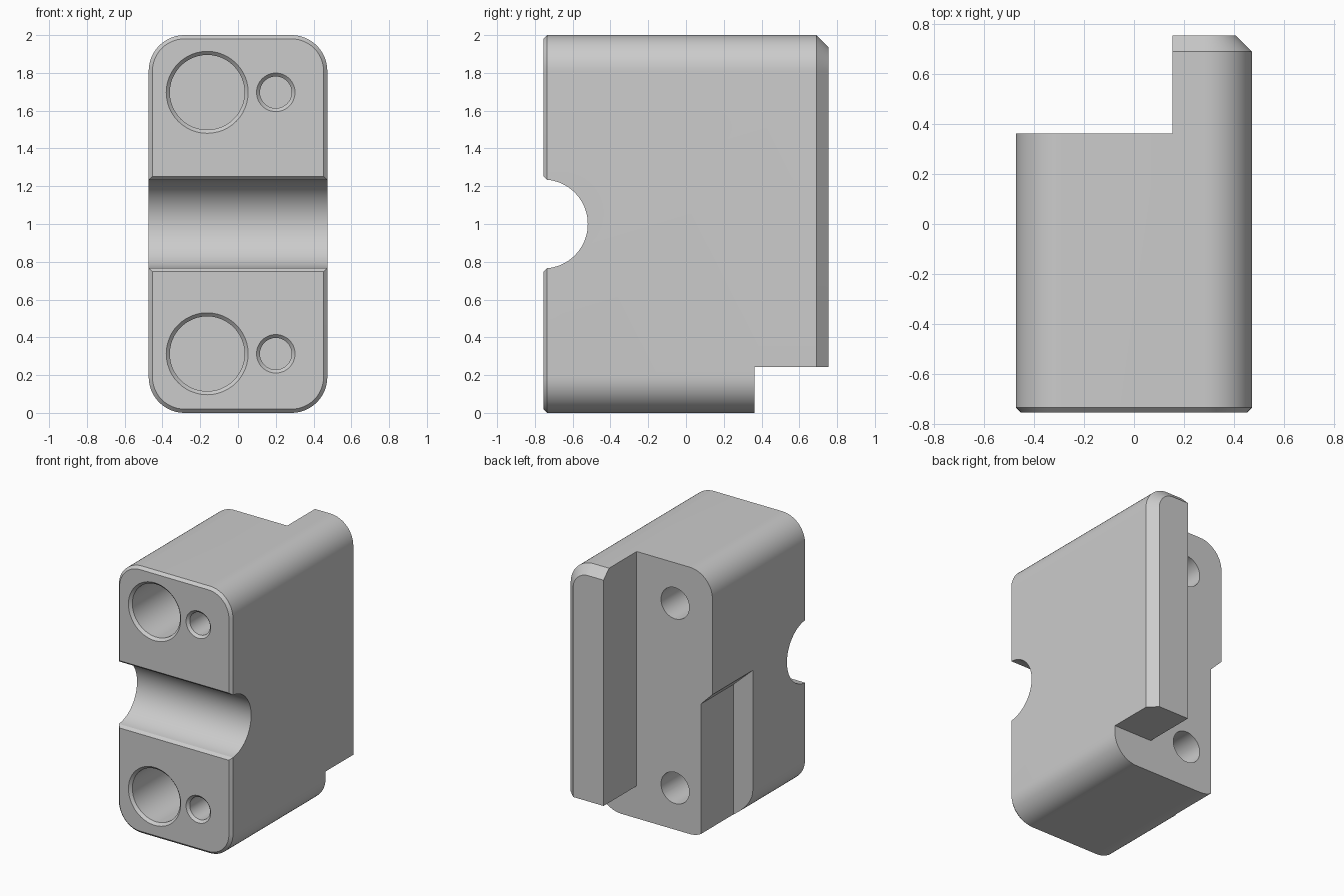
import bpy
import bmesh
from math import sin, cos, pi, asin
from mathutils import Vector

cube = bpy.data.objects.get("Cube")
if cube:
    bpy.data.objects.remove(cube, do_unlink=True)

HALF_X, HALF_Y, BACK = 0.473, 0.755, 0.362

grey = bpy.data.materials.new("plain grey")
grey.use_nodes = True
grey.diffuse_color = (0.6, 0.6, 0.6, 1)
grey.node_tree.nodes["Principled BSDF"].inputs["Base Color"].default_value = grey.diffuse_color


def loft(name, rings):
    """Closed solid through rings that all have the same point count."""
    bm = bmesh.new()
    rows = [[bm.verts.new(p) for p in ring] for ring in rings]
    n = len(rows[0])
    for a, b in zip(rows, rows[1:]):
        for i in range(n):
            j = (i + 1) % n
            bm.faces.new((a[i], a[j], b[j], b[i]))
    bm.faces.new(rows[0])
    bm.faces.new(rows[-1])
    bmesh.ops.recalc_face_normals(bm, faces=bm.faces)
    mesh = bpy.data.meshes.new(name)
    bm.to_mesh(mesh)
    bm.free()
    mesh.materials.append(grey)
    obj = bpy.data.objects.new(name, mesh)
    bpy.context.collection.objects.link(obj)
    return obj


def rounded_outline(y, inset, radius=0.19, steps=14):
    """Rounded rectangle in the xz plane, pulled in by inset."""
    points = []
    for corner, (sx, sz) in enumerate(((1, 1), (-1, 1), (-1, -1), (1, -1))):
        cx, cz = sx * (HALF_X - radius), 1 + sz * (1 - radius)
        for i in range(steps + 1):
            a = (corner + i / steps) * pi / 2
            r = radius - inset
            points.append(Vector((cx + r * cos(a), y, cz + r * sin(a))))
    return points


def circle(x, y, z, r, n=48):
    return [Vector((x + r * cos(2 * pi * i / n), y, z + r * sin(2 * pi * i / n)))
            for i in range(n)]


def box(name, low, high):
    (x0, y0, z0), (x1, y1, z1) = low, high
    return loft(name, [[(x0, y0, z), (x1, y0, z), (x1, y1, z), (x0, y1, z)]
                       for z in (z0, z1)])


def front_hole(name, x, z, r, bevel, depth):
    """Blind hole with a bevelled mouth in the front face."""
    return loft(name, [circle(x, -HALF_Y - bevel, z, r + 2 * bevel),
                       circle(x, -HALF_Y + bevel, z, r),
                       circle(x, -HALF_Y + depth, z, r)])


# Rounded block, bevelled at both ends
block = loft("clamp_block", [
    rounded_outline(-HALF_Y, 0.02), rounded_outline(-HALF_Y + 0.02, 0),
    rounded_outline(HALF_Y - 0.065, 0), rounded_outline(HALF_Y, 0.065)])

# Back steps that leave only the tall rib standing
cutters = [box("side_step", (-1, BACK, -1), (0.155, 1, 3)),
           box("bottom_step", (-1, BACK, -1), (1, 1, 0.243))]

# Rod groove across the front, with bevelled lips
radius = 0.235
start = asin(0.02 / radius)
arc = [(-HALF_Y + radius * sin(a), 1 + radius * cos(a))
       for a in (start + (pi - 2 * start) * i / 40 for i in range(41))]
lip = radius + 0.035
profile = [(-HALF_Y - 0.02, 1 + lip)] + arc + [(-HALF_Y - 0.02, 1 - lip)]
cutters.append(loft("rod_groove", [[(x, y, z) for y, z in profile] for x in (-1, 1)]))

# Side recess with sloped top and front walls
cutters.append(loft("side_recess", [
    [(x, y, -0.2), (x, 0.6, -0.2), (x, 0.6, z), (x, y, z)]
    for x, y, z in ((-0.378, -0.02, 1.0), (-0.578, -0.22, 1.2))]))

# Two rows of holes: wide and narrow in front, one behind
for row, z in (("lower", 0.313), ("upper", 1.697)):
    cutters += [
        front_hole(row + "_wide_hole", -0.163, z, 0.198, 0.019, 0.72),
        front_hole(row + "_narrow_hole", 0.2, z, 0.084, 0.018, 0.5),
        loft(row + "_back_hole", [circle(-0.163, y, z, 0.117) for y in (0.0, 0.6)])]

# Carve the block and discard the cutters
bpy.context.view_layer.objects.active = block
for cutter in cutters:
    cutter.hide_render = True
    mod = block.modifiers.new(cutter.name, 'BOOLEAN')
    mod.operation = 'DIFFERENCE'
    mod.solver = 'EXACT'
    mod.object = cutter
    bpy.ops.object.modifier_apply(modifier=mod.name)
    bpy.data.objects.remove(cutter, do_unlink=True)

bpy.ops.object.select_all(action='DESELECT')
block.select_set(True)
bpy.ops.object.shade_smooth_by_angle(angle=pi / 7)
